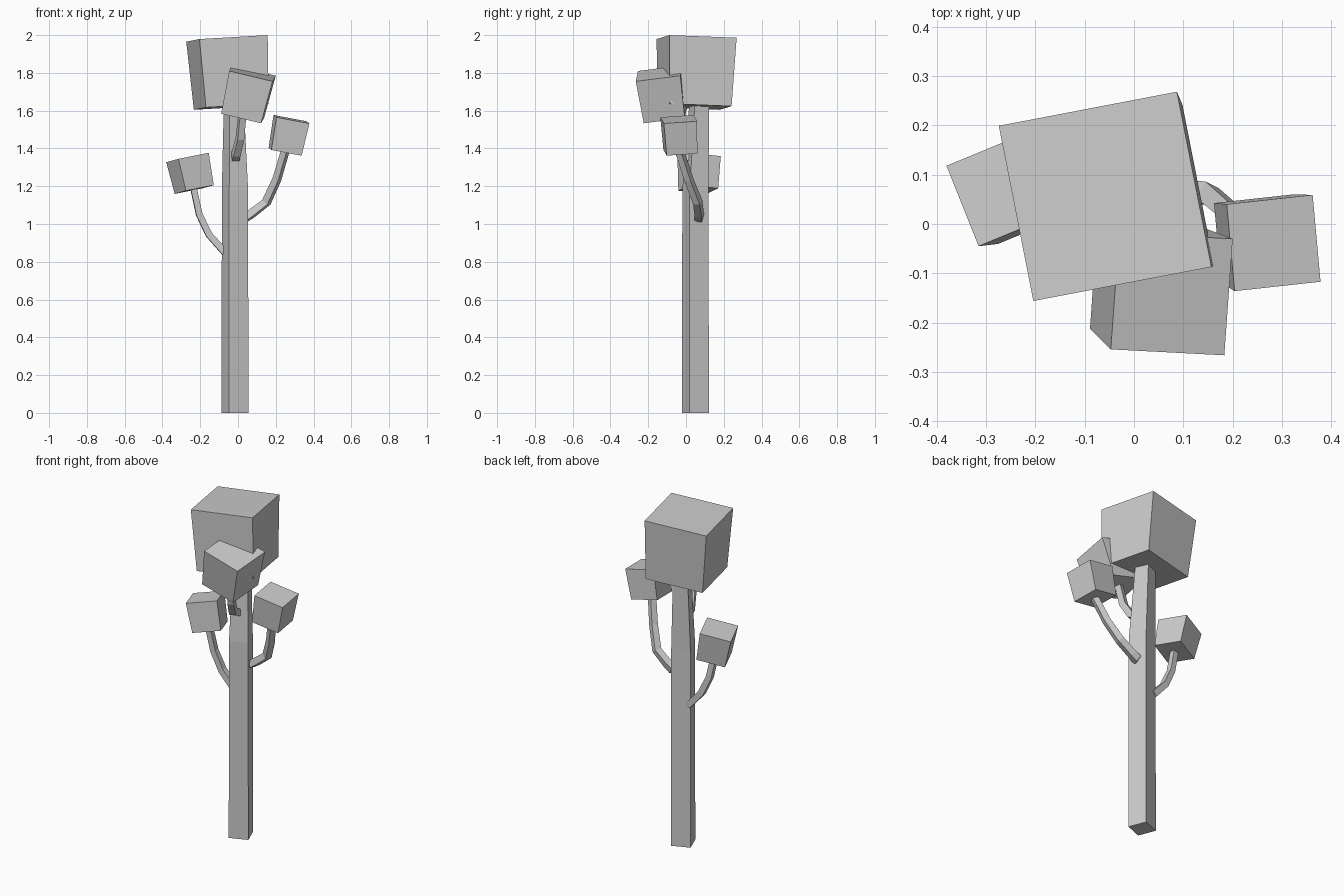
import bpy, bmesh
from mathutils import Vector

if "Cube" in bpy.data.objects:
    bpy.data.objects.remove(bpy.data.objects["Cube"])


def loft(name, rings):
    """Skin a stack of four-cornered rings and cap both ends."""
    bm = bmesh.new()
    rows = [[bm.verts.new(p) for p in ring] for ring in rings]
    for a, b in zip(rows, rows[1:]):
        for i in range(4):
            j = (i + 1) % 4
            bm.faces.new((a[i], a[j], b[j], b[i]))
    bm.faces.new(rows[0])
    bm.faces.new(rows[-1])
    bmesh.ops.recalc_face_normals(bm, faces=bm.faces)
    mesh = bpy.data.meshes.new(name)
    bm.to_mesh(mesh)
    bm.free()
    obj = bpy.data.objects.new(name, mesh)
    bpy.context.collection.objects.link(obj)


def square(centre, u, v):
    return [centre + (u * a + v * b) / 2
            for a, b in ((-1, -1), (1, -1), (1, 1), (-1, 1))]


def foliage(name, corner, u, v, taper=0.92):
    """Tilted leaf block: front-left top corner, top edges u and v."""
    corner, u, v = Vector(corner), Vector(u), Vector(v)
    top = corner + (u + v) / 2
    bottom = top - u.cross(v).normalized() * u.length * 0.985
    loft(name, [square(bottom, u * taper, v * taper), square(top, u, v)])


def branch(name, points, start, end):
    """Square tube along a path, narrowing from start to end width."""
    pts = [Vector(p) for p in points]
    side = (pts[-1] - pts[0]).cross(Vector((0, 0, 1))).normalized()
    rings = []
    for i, p in enumerate(pts):
        d = pts[min(i + 1, len(pts) - 1)] - pts[max(i - 1, 0)]
        w = start + (end - start) * i / (len(pts) - 1)
        rings.append(square(p, side * w, side.cross(d).normalized() * w))
    loft(name, rings)


# Trunk: twisted square post, narrowing above the branches
u, v = Vector((0.102, 0.04, 0)), Vector((-0.04, 0.102, 0))
loft("trunk", [square(Vector(c), u * s, v * s) for c, s in (
    ((-0.016, 0.05, 0), 1), ((-0.016, 0.05, 1.18), 0.98),
    ((-0.023, 0.072, 1.68), 0.72))])

# Foliage blocks
foliage("crown_foliage", (-0.204, -0.156, 1.979), (0.361, 0.069, 0.021), (-0.07, 0.355, -0.014))
foliage("front_foliage", (-0.047, -0.254, 1.81), (0.23, -0.012, -0.055), (0.017, 0.236, 0.03))
foliage("right_foliage", (0.204, -0.136, 1.565), (0.174, 0.019, -0.033), (-0.016, 0.176, 0.012))
foliage("left_foliage", (-0.315, -0.045, 1.345), (0.16, 0.066, 0.032), (-0.065, 0.163, -0.018))

# Branches
branch("right_branch", [(0.03, 0.07, 1.03), (0.065, 0.07, 1.05), (0.15, 0.062, 1.115),
                        (0.205, 0.015, 1.235), (0.26, -0.045, 1.42)], 0.043, 0.034)
branch("left_branch", [(-0.07, 0.075, 0.85), (-0.155, 0.073, 0.945),
                       (-0.205, 0.068, 1.05), (-0.24, 0.06, 1.21)], 0.036, 0.032)
branch("front_branch", [(-0.015, 0.02, 1.35), (-0.01, -0.03, 1.37),
                        (0.01, -0.075, 1.45), (0.025, -0.105, 1.6)], 0.042, 0.034)
